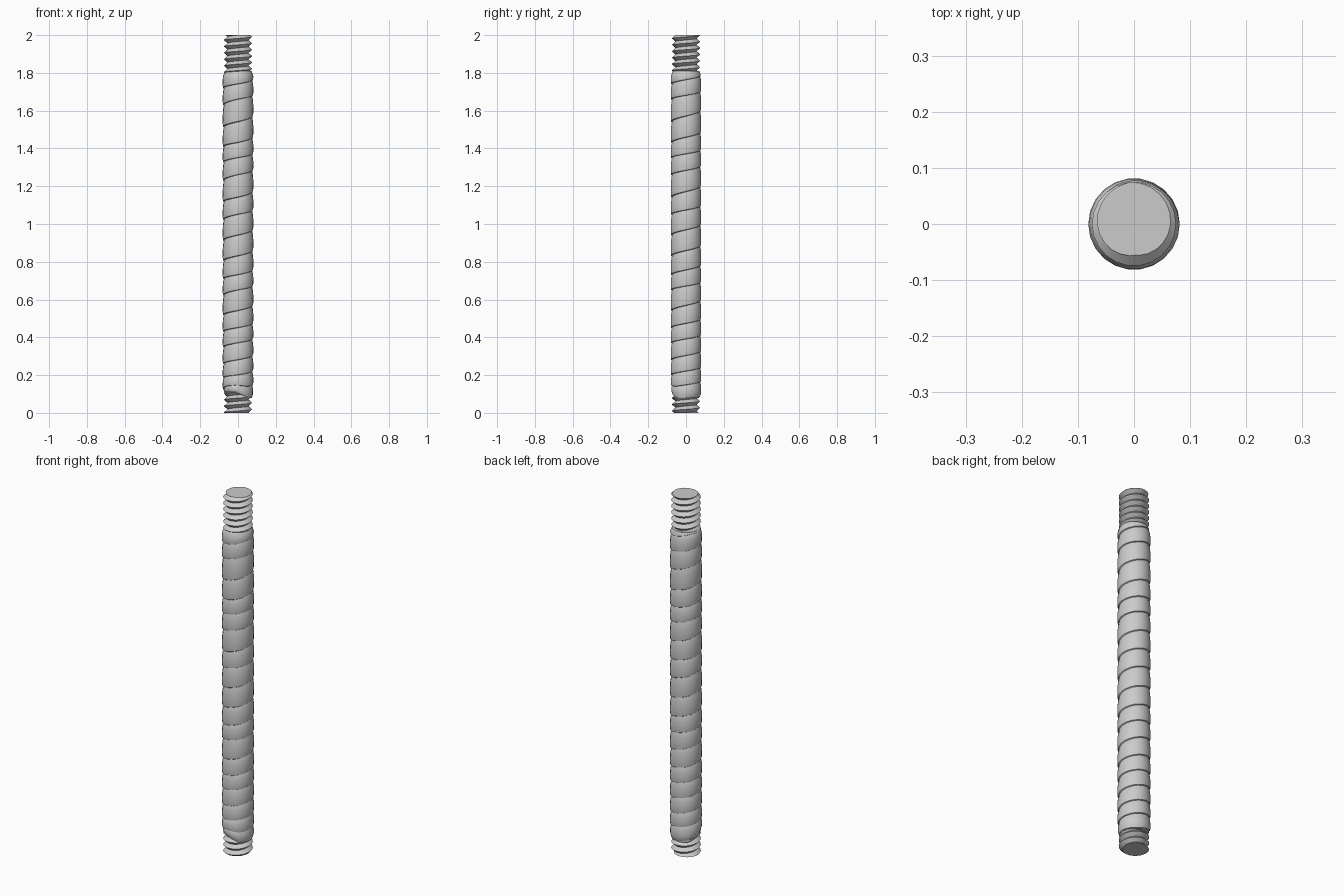
import bpy, bmesh
from math import sin, cos, pi, radians

if "Cube" in bpy.data.objects:
    bpy.data.objects.remove(bpy.data.objects["Cube"])

SEG = 22


def helix_skin(name, level, turns, profile, z_lo, z_hi, shape=None):
    """Sweep a (fraction, radius) profile up a right-handed helix, cut flat at both ends.
    level(u) gives the height of the helix after u turns (u = 0 faces +x)."""
    bm = bmesh.new()
    prev = None
    for s in range(turns * SEG + 1):
        u = s / SEG
        a = 2 * pi * u
        z0, z1 = level(u), level(u + 1)
        row = [bm.verts.new((r * cos(a), r * sin(a), z0 + (z1 - z0) * f)) for f, r in profile]
        if prev:
            for i in range(len(row) - 1):
                bm.faces.new((prev[i], row[i], row[i + 1], prev[i + 1]))
        prev = row
    bmesh.ops.remove_doubles(bm, verts=bm.verts, dist=1e-5)
    for z, n in ((z_lo, -1), (z_hi, 1)):
        geom = bm.verts[:] + bm.edges[:] + bm.faces[:]
        cut = bmesh.ops.bisect_plane(bm, geom=geom, plane_co=(0, 0, z),
                                     plane_no=(0, 0, n), clear_outer=True)
        edges = [e for e in cut['geom_cut'] if isinstance(e, bmesh.types.BMEdge)]
        bmesh.ops.holes_fill(bm, edges=edges, sides=0)
    if shape:
        for v in bm.verts:
            shape(v)
    bmesh.ops.recalc_face_normals(bm, faces=bm.faces)
    me = bpy.data.meshes.new(name)
    bm.to_mesh(me)
    bm.free()
    ob = bpy.data.objects.new(name, me)
    bpy.context.collection.objects.link(ob)
    bpy.ops.object.select_all(action='DESELECT')
    ob.select_set(True)
    bpy.context.view_layer.objects.active = ob
    bpy.ops.object.shade_smooth_by_angle(angle=radians(30))
    return ob


# threaded rod: sharp V thread, crest on the +y side at the top end
PITCH = 0.034
helix_skin("threaded_rod",
           lambda u: 2 + PITCH * (u - 0.26 - 62),
           64, [(0, 0.075), (0.5, 0.056), (1, 0.075)], 0, 2)

# uneven heights of the wrap seams along the front
SEAMS = [-0.14, -0.05, 0.04, 0.13, 0.20, 0.28, 0.37, 0.45, 0.54, 0.65, 0.73, 0.83, 0.94,
         1.05, 1.14, 1.26, 1.35, 1.43, 1.54, 1.66, 1.74, 1.83, 1.92, 2.0, 2.1]


def seam(u):
    t = min(max(u + 0.25, 0), len(SEAMS) - 1.001)
    i = int(t)
    return SEAMS[i] + (SEAMS[i + 1] - SEAMS[i]) * (t - i)


def wrap_ends(v):
    # round off both ends, and lift the loose tape end at the lower front left
    x, y, z = v.co
    k = 1.0
    if z > 1.775:
        k = 1 - 0.13 * ((z - 1.775) / 0.035) ** 2
    elif z < 0.12:
        k = 1 - 0.1 * ((0.12 - z) / 0.04) ** 2
    r = max((x * x + y * y) ** 0.5, 1e-6)
    if z < 0.2:
        lift = max(0, -(x + y) / r * 0.7071)
        v.co.z += 0.035 * lift * (0.2 - z) / 0.12
    v.co.x, v.co.y = x * k, y * k


# overlapping tape wrap: stepped lower edge, bulge, bevelled upper edge
helix_skin("grip_wrap", seam, 23,
           [(0, 0.0745), (0.03, 0.0795), (0.2, 0.0815), (0.45, 0.0815),
            (0.7, 0.080), (0.88, 0.0775), (1, 0.0745)], 0.08, 1.81, wrap_ends)
